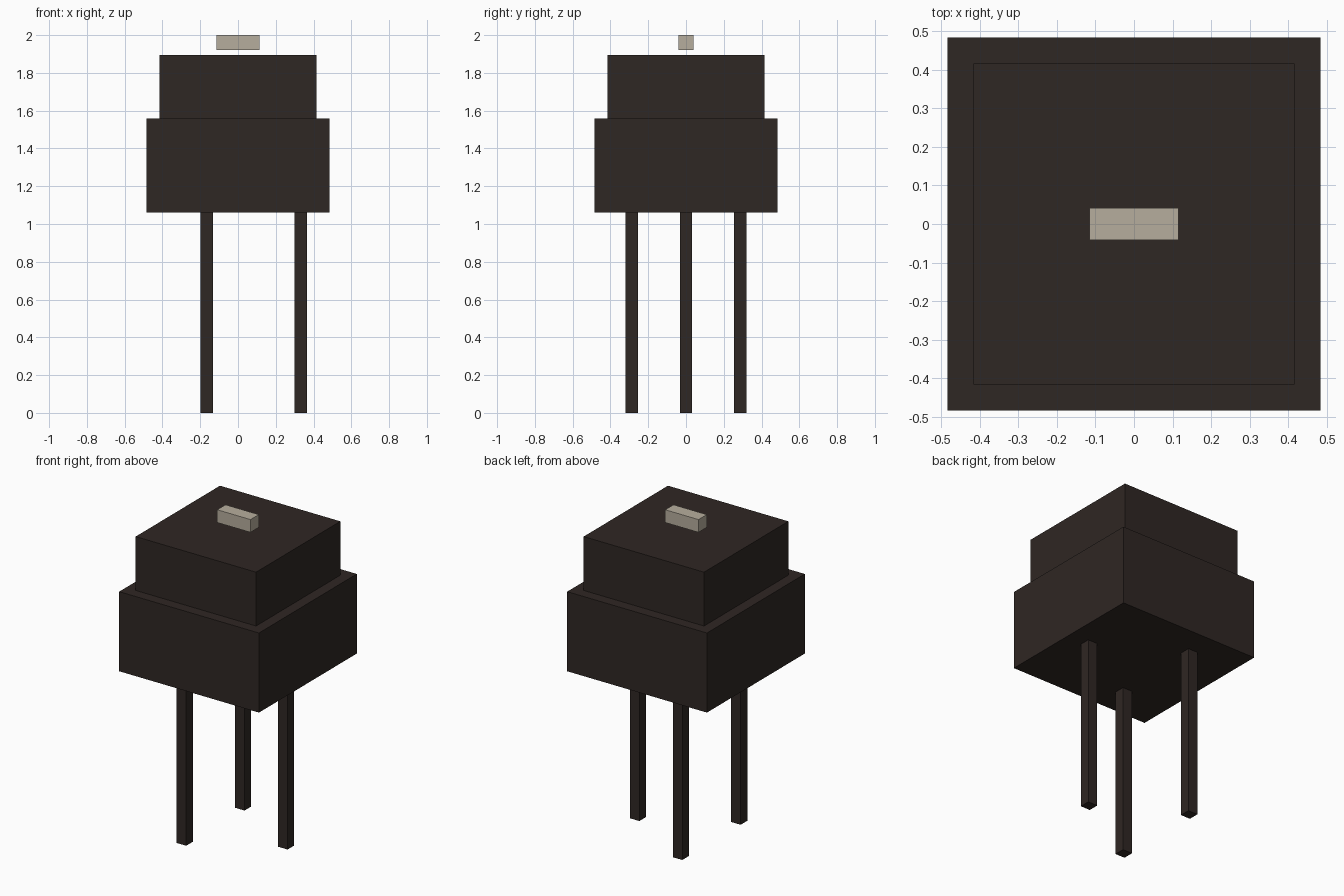
import bpy
from math import cos, sin, radians

if "Cube" in bpy.data.objects:
    bpy.data.objects.remove(bpy.data.objects["Cube"])


def material(name, rgb):
    mat = bpy.data.materials.new(name)
    mat.diffuse_color = (*rgb, 1)
    mat.use_nodes = True
    mat.node_tree.nodes["Principled BSDF"].inputs["Base Color"].default_value = mat.diffuse_color
    return mat


dark = material("dark_brown", (0.028, 0.020, 0.017))
pale = material("pale_stone", (0.47, 0.42, 0.34))


def box(name, x, y, z0, z1, size_x, size_y, mat):
    bpy.ops.mesh.primitive_cube_add(size=1, location=(x, y, (z0 + z1) / 2))
    ob = bpy.context.object
    ob.name = name
    ob.scale = (size_x, size_y, z1 - z0)
    bpy.ops.object.transform_apply(location=False, rotation=False, scale=True)
    ob.data.materials.append(mat)
    return ob


# Stacked body: wide lower block, narrower upper block
box("lower_body", 0, 0, 1.06, 1.558, 0.967, 0.967, dark)
box("upper_body", 0, 0, 1.558, 1.895, 0.833, 0.833, dark)

# Small bar hovering just above the top
box("top_bar", 0, 0, 1.92, 2.0, 0.23, 0.082, pale)

# Tripod: three square legs spaced evenly around a circle
for i in range(3):
    a = radians(120 * i)
    box(f"leg_{i + 1}", 0.333 * cos(a), 0.333 * sin(a), 0, 1.06, 0.066, 0.066, dark)
